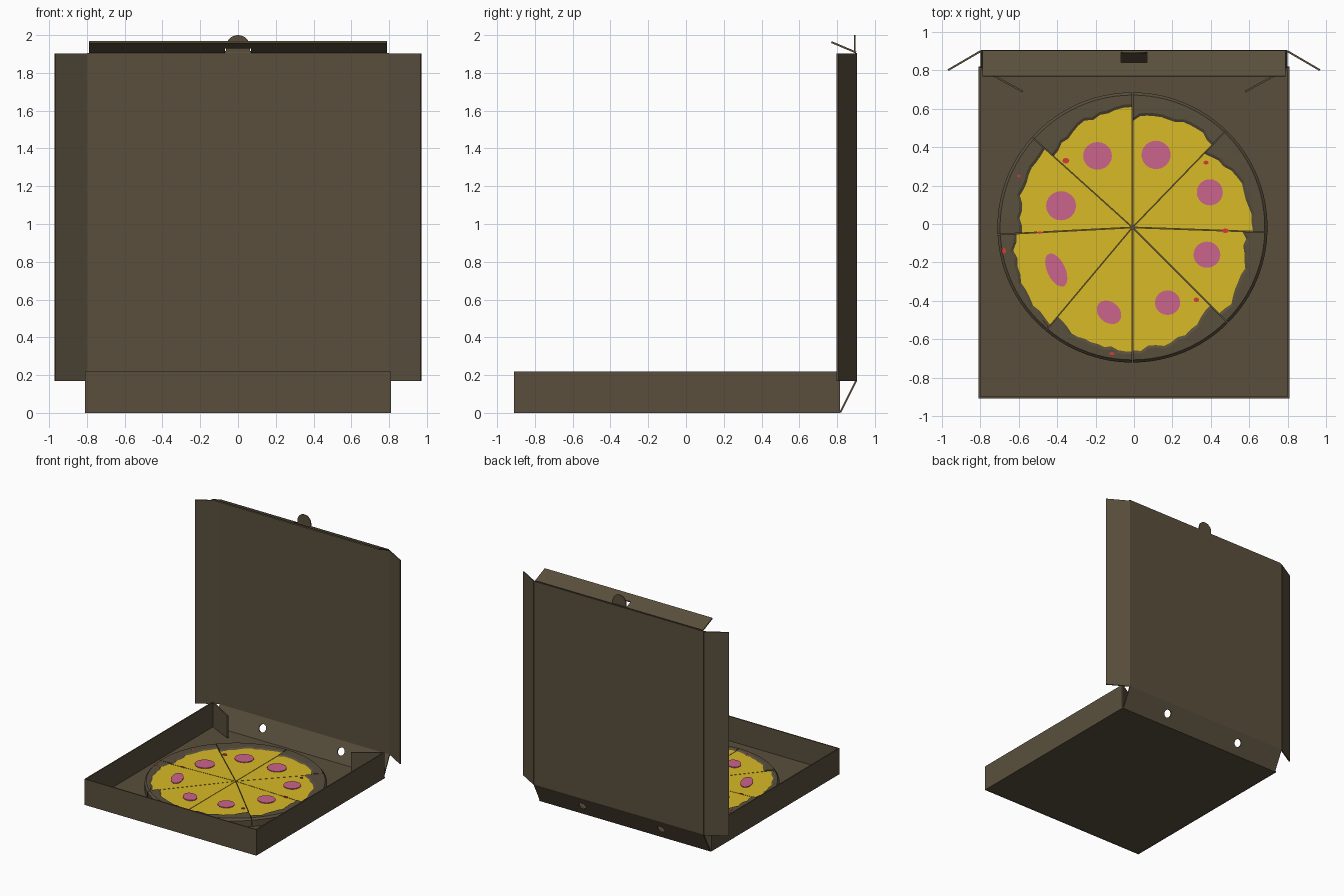
import bpy, bmesh, math, random
from mathutils import Vector, Matrix

if "Cube" in bpy.data.objects:
    bpy.data.objects.remove(bpy.data.objects["Cube"])

random.seed(4)


def material(name, rgb):
    m = bpy.data.materials.new(name)
    m.diffuse_color = (*rgb, 1)
    m.use_nodes = True
    m.node_tree.nodes["Principled BSDF"].inputs["Base Color"].default_value = m.diffuse_color
    return m


BROWN = material("cardboard_brown", (0.10, 0.078, 0.046))
YELLOW = material("cheese_yellow", (0.68, 0.49, 0.02))
PINK = material("sausage_pink", (0.60, 0.125, 0.26))
RED = material("pepper_red", (0.66, 0.045, 0.035))


def make_object(name, bm, *mats):
    bmesh.ops.recalc_face_normals(bm, faces=bm.faces)
    mesh = bpy.data.meshes.new(name)
    bm.to_mesh(mesh)
    bm.free()
    for m in mats:
        mesh.materials.append(m)
    ob = bpy.data.objects.new(name, mesh)
    bpy.context.collection.objects.link(ob)
    return ob


def plate(name, origin, u, v, outline, holes=(), thick=0.01):
    """Flat board: 2D outline (with holes) placed on the plane origin + a*u + b*v."""
    o, u, v = Vector(origin), Vector(u), Vector(v)
    bm = bmesh.new()
    edges = []
    for loop in (outline, *holes):
        vs = [bm.verts.new(o + a * u + b * v) for a, b in loop]
        edges += [bm.edges.new((vs[i - 1], vs[i])) for i in range(len(vs))]
    bmesh.ops.triangle_fill(bm, edges=edges, use_beauty=True)
    ob = make_object(name, bm, BROWN)
    mod = ob.modifiers.new("board", 'SOLIDIFY')
    mod.thickness, mod.offset = thick, 0
    return ob


def rect(a0, a1, b0, b1):
    return [(a0, b0), (a1, b0), (a1, b1), (a0, b1)]


def arc(ca, cb, r, start, end, n):
    return [(ca + r * math.cos(math.radians(start + (end - start) * i / n)),
             cb + r * math.sin(math.radians(start + (end - start) * i / n))) for i in range(n + 1)]


X, Y, Z = (1, 0, 0), (0, 1, 0), (0, 0, 1)

# Tray: floor, front wall, side walls, angled corner flaps
plate("tray_floor", (0, 0, 0.006), X, Y, rect(-0.81, 0.81, -0.91, 0.82))
plate("tray_front_wall", (0, -0.905, 0), X, Z, rect(-0.81, 0.81, 0, 0.22))
for side, s in (("left", -1), ("right", 1)):
    plate(f"tray_{side}_wall", (s * 0.805, 0, 0), Y, Z, rect(-0.905, 0.815, 0, 0.22))
    plate(f"tray_{side}_corner_flap", (s * 0.803, 0.812, 0), (-s * 0.223, -0.122, 0), Z,
          [(0, 0.01), (1, 0.02), (1, 0.21), (0, 0.22)])

# Leaning back wall with two vent holes
slope = Vector((0, 0.085, 0.17)).normalized()
plate("back_wall", (0, 0.817, 0.003), X, slope, rect(-0.80, 0.80, 0, 0.19),
      [arc(s * 0.37, 0.1, 0.033, 0, 345, 23) for s in (-1, 1)])

# Upright lid with swept side flaps
plate("lid_panel", (0, 0.9, 0), X, Z, rect(-0.80, 0.80, 0.17, 1.905))
for side, s in (("left", -1), ("right", 1)):
    plate(f"lid_{side}_flap", (s * 0.80, 0.9, 0), (s * 0.168, -0.098, 0), Z, rect(0, 1, 0.17, 1.903))

# Lid front flap with slot, and the round tab folded out of it
fold = Vector((0, -0.13, 0.055)).normalized()
plate("lid_front_flap", (0, 0.9, 1.908), X, fold, rect(-0.79, 0.79, 0, 0.141),
      [rect(-0.068, 0.068, 0.006, 0.066)])
plate("lock_tab", (0, 0.893, 0), X, Z,
      [(-0.063, 1.911), (0.063, 1.911)] + arc(0, 1.937, 0.063, 0, 180, 16), thick=0.007)

# Pizza slices: each swept around the centre, cheese edge is ragged
CENTRE = Vector((-0.008, -0.018, 0))
cuts = [-2, 46, 90, 138, 183, 230, 270, 315, 358]
cheese_ends = [(.63, .54), (.60, .56), (.62, .54), (.60, .57),
               (.60, .65), (.61, .63), (.63, .57), (.64, .57)]
STEPS = 12
for k, (r0, r1) in enumerate(cheese_ends):
    a0, a1 = math.radians(cuts[k]), math.radians(cuts[k + 1])
    mid = (a0 + a1) / 2
    shift = CENTRE + 0.005 * Vector((math.cos(mid), math.sin(mid), 0))
    bm = bmesh.new()
    top = bm.verts.new(shift + Vector((0, 0, 0.074)))
    low = bm.verts.new(shift + Vector((0, 0, 0.012)))
    cols = []
    for i in range(STEPS + 1):
        t = i / STEPS
        a = a0 + (a1 - a0) * t
        rc = r0 + (r1 - r0) * t + 0.015 * math.sin(math.pi * t) + random.uniform(-.012, .012)
        profile = [(rc, 0.075), (rc + 0.015, 0.083), (0.685, 0.081), (0.699, 0.065), (0.699, 0.012)]
        cols.append([bm.verts.new(shift + Vector((r * math.cos(a), r * math.sin(a), z)))
                     for r, z in profile])
    for c, d in zip(cols, cols[1:]):
        bm.faces.new((top, c[0], d[0])).material_index = 1
        bm.faces.new((low, d[-1], c[-1]))
        for j in range(len(c) - 1):
            bm.faces.new((c[j], c[j + 1], d[j + 1], d[j]))
    for c in (cols[0], cols[-1]):
        bm.faces.new([top, *c, low])
    make_object(f"pizza_slice_{k + 1}", bm, BROWN, YELLOW)


def discs(name, mat, items, z, height, sides):
    """Flat round toppings: (x, y, long radius, short radius, turn in degrees)."""
    bm = bmesh.new()
    for x, y, a, b, turn in items:
        m = (Matrix.Translation((x, y, z)) @ Matrix.Rotation(math.radians(turn), 4, 'Z')
             @ Matrix.Diagonal((a, b, height, 1)))
        bmesh.ops.create_cone(bm, cap_ends=True, segments=sides, radius1=1, radius2=1,
                              depth=1, matrix=m)
    make_object(name, bm, mat)


# Sausage rounds and pepper flakes
discs("sausage_rounds", PINK, [
    (-0.19, 0.355, .075, .072, 0), (0.115, 0.36, .076, .074, 0), (0.395, 0.165, .068, .068, 0),
    (0.38, -0.16, .07, .068, 0), (0.175, -0.41, .066, .064, 0), (-0.13, -0.46, .07, .054, -40),
    (-0.405, -0.24, .093, .047, -65), (-0.38, 0.095, .078, .076, 0)], 0.0765, 0.009, 24)
discs("pepper_flakes", RED, [
    (-0.355, 0.33, .018, .015, 0), (0.375, 0.32, .014, .01, 0), (0.475, -0.035, .02, .012, 0),
    (0.325, -0.395, .014, .012, 0), (-0.49, -0.045, .018, .006, 0)], 0.076, 0.008, 8)
discs("crust_flakes", RED, [
    (-0.115, -0.675, .015, .008, 0), (-0.678, -0.14, .012, .016, 0),
    (-0.6, 0.25, .01, .008, 0)], 0.081, 0.007, 8)
